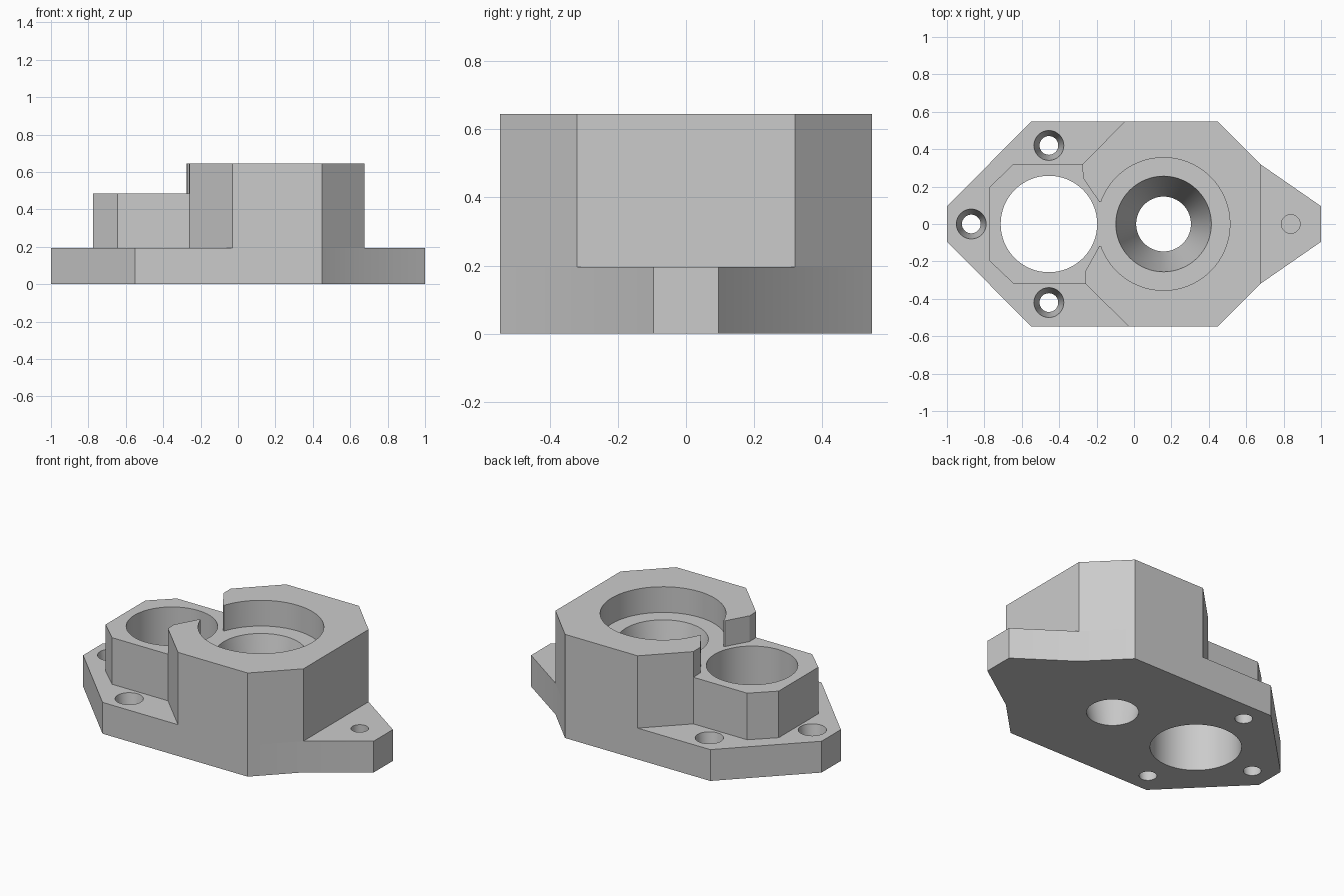
import bpy, bmesh
from mathutils import Matrix

cube = bpy.data.objects.get("Cube")
if cube:
    bpy.data.objects.remove(cube, do_unlink=True)

grey = bpy.data.materials.new("plain_grey")
grey.use_nodes = True
grey.diffuse_color = (0.6, 0.6, 0.6, 1)
grey.node_tree.nodes["Principled BSDF"].inputs["Base Color"].default_value = (0.6, 0.6, 0.6, 1)

BASE, SHELF, TOP = 0.195, 0.485, 0.645


def make_object(name, bm):
    bmesh.ops.recalc_face_normals(bm, faces=bm.faces)
    mesh = bpy.data.meshes.new(name)
    bm.to_mesh(mesh)
    bm.free()
    mesh.materials.append(grey)
    obj = bpy.data.objects.new(name, mesh)
    bpy.context.collection.objects.link(obj)
    return obj


def prism(name, outline, z0, z1):
    """Extrude a flat outline from z0 to z1."""
    bm = bmesh.new()
    face = bm.faces.new([bm.verts.new((x, y, z0)) for x, y in outline])
    lift = bmesh.ops.extrude_face_region(bm, geom=[face])["geom"]
    verts = [g for g in lift if isinstance(g, bmesh.types.BMVert)]
    bmesh.ops.translate(bm, verts=verts, vec=(0, 0, z1 - z0))
    return make_object(name, bm)


def round_cutter(name, x, y, r0, r1, z0, z1, sides=64):
    """Cylinder or cone cutter, radius r0 at z0 and r1 at z1."""
    bm = bmesh.new()
    bmesh.ops.create_cone(bm, cap_ends=True, segments=sides, radius1=r0, radius2=r1,
                          depth=z1 - z0, matrix=Matrix.Translation((x, y, (z0 + z1) / 2)))
    return make_object(name, bm)


def mirrored(half):
    return half + [(x, -y) for x, y in reversed(half)]


def cut(obj, cutters):
    bpy.context.view_layer.objects.active = obj
    for cutter in cutters:
        mod = obj.modifiers.new("cut", 'BOOLEAN')
        mod.operation = 'DIFFERENCE'
        mod.solver = 'EXACT'
        mod.object = cutter
        bpy.ops.object.modifier_apply(modifier=mod.name)


# Solid parts
base = prism("base_plate", mirrored(
    [(-1, 0.095), (-0.55, 0.547), (0.45, 0.547), (0.675, 0.32), (1, 0.095)]), 0, BASE)
tower = prism("tower", [(-0.275, 0.32), (-0.05, 0.547), (0.45, 0.547), (0.675, 0.32),
                        (0.675, -0.32), (0.45, -0.547), (-0.03, -0.547), (-0.26, -0.318)],
              BASE, TOP)
boss = prism("side_boss", [(-0.275, 0.32), (-0.645, 0.32), (-0.775, 0.195),
                           (-0.775, -0.195), (-0.645, -0.318), (-0.26, -0.318)],
             BASE, SHELF)

# Cutters for the large holes and the opening between them
side_bore = round_cutter("side_bore", -0.455, 0, 0.258, 0.258, -0.1, 0.8)
funnel = round_cutter("funnel", 0.158, 0, 0.142, 0.259, -0.02, 0.5)
counterbore = round_cutter("counterbore", 0.158, 0, 0.355, 0.355, SHELF, 0.8)
opening = prism("opening", [(-0.5, 0.25), (-0.275, 0.25), (-0.185, 0.117), (0, 0.117),
                            (0, -0.117), (-0.185, -0.117), (-0.26, -0.252), (-0.5, -0.252)],
                SHELF, 0.8)

# Cutters for the tapered screw holes and the blind pin hole
screws = [round_cutter("screw_hole", x, y, 0.047, 0.083, -0.02, BASE + 0.02, 32)
          for x, y in ((-0.455, 0.42), (-0.455, -0.42), (-0.87, 0))]
pin = round_cutter("pin_hole", 0.838, 0, 0.05, 0.05, 0.1, 0.3, 32)

cut(base, [side_bore, funnel, pin] + screws)
cut(tower, [counterbore, opening, funnel, side_bore])
cut(boss, [side_bore])

for helper in [side_bore, funnel, counterbore, opening, pin] + screws:
    bpy.data.objects.remove(helper, do_unlink=True)

# Smooth the round walls, keep the edges crisp
bpy.ops.object.select_all(action='DESELECT')
for part in (base, tower, boss):
    part.select_set(True)
bpy.context.view_layer.objects.active = base
bpy.ops.object.shade_smooth_by_angle(angle=0.5)
